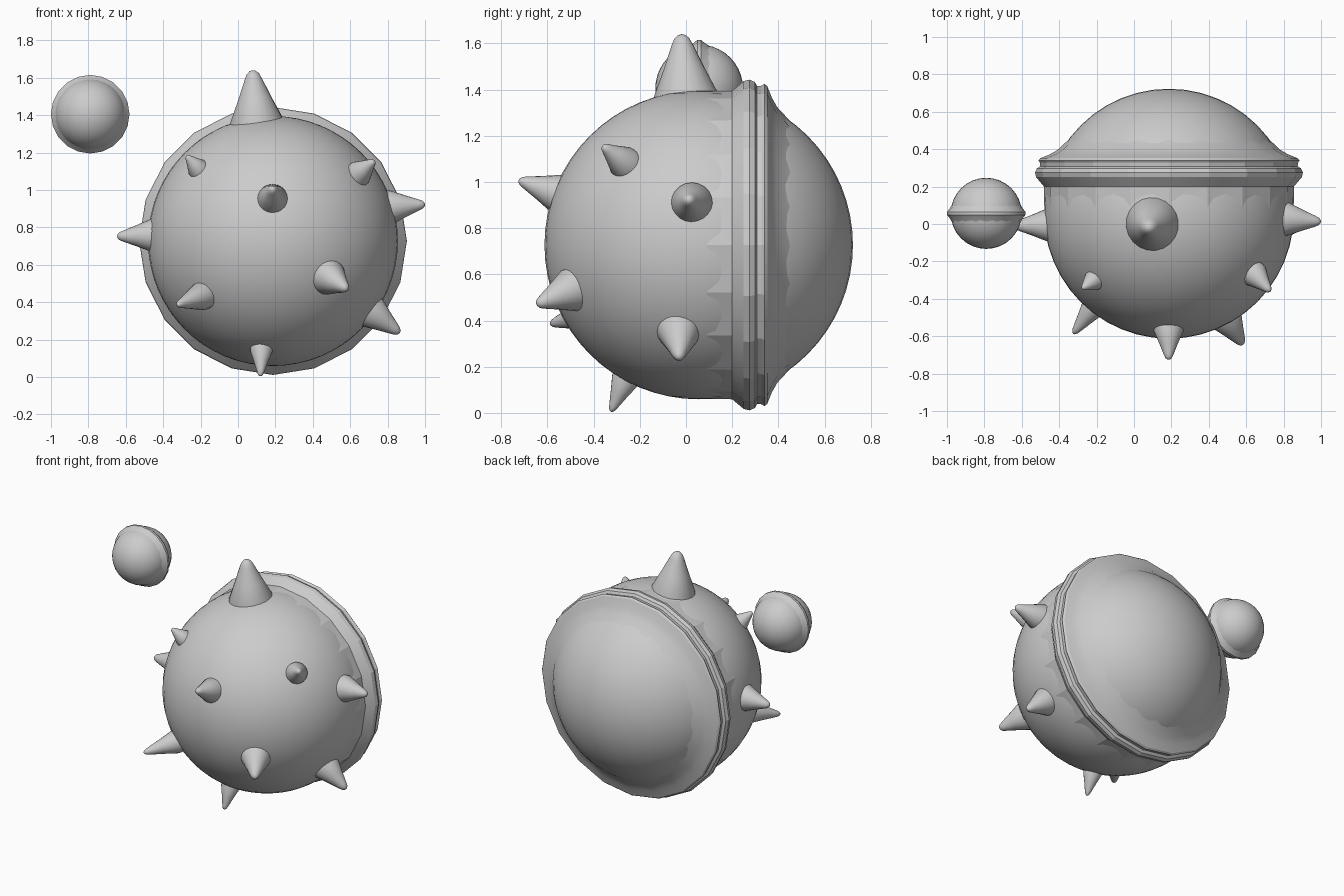
import bpy, bmesh, math
from mathutils import Vector

if "Cube" in bpy.data.objects:
    bpy.data.objects.remove(bpy.data.objects["Cube"])

CENTRE = Vector((0.187, 0.055, 0.727))
BALL = Vector((-0.79, 0.057, 1.405))


def sphere(name, centre, radius, segs=48, rings=32):
    bpy.ops.mesh.primitive_uv_sphere_add(segments=segs, ring_count=rings,
                                         radius=radius, location=centre)
    ob = bpy.context.object
    ob.name = name
    bpy.ops.object.shade_smooth()
    return ob


def lathe(name, profile, origin, direction, segs, angle):
    """Revolve (height, radius) points around a direction."""
    bm = bmesh.new()
    loops = []
    for h, r in profile:
        if r < 1e-5:
            loops.append([bm.verts.new((0, 0, h))])
        else:
            loops.append([bm.verts.new((r * math.cos(2 * math.pi * i / segs),
                                        r * math.sin(2 * math.pi * i / segs), h))
                          for i in range(segs)])
    for a, b in zip(loops, loops[1:]):
        for i in range(segs):
            j = (i + 1) % segs
            if len(b) == 1:
                bm.faces.new((a[i], a[j], b[0]))
            else:
                bm.faces.new((a[i], a[j], b[j], b[i]))
    mesh = bpy.data.meshes.new(name)
    bm.to_mesh(mesh)
    bm.free()
    ob = bpy.data.objects.new(name, mesh)
    bpy.context.collection.objects.link(ob)
    ob.location = origin
    ob.rotation_mode = 'QUATERNION'
    ob.rotation_quaternion = Vector(direction).to_track_quat('Z', 'Y')
    bpy.ops.object.select_all(action='DESELECT')
    ob.select_set(True)
    bpy.context.view_layer.objects.active = ob
    bpy.ops.object.shade_smooth_by_angle(angle=math.radians(angle))
    return ob


# Round body
sphere("body", CENTRE, 0.668)

# Faceted double rim around the back of the body
rim = [(-0.05, 0.655), (0.10, 0.667), (0.20, 0.668), (0.25, 0.710),
       (0.275, 0.716), (0.298, 0.706), (0.308, 0.688), (0.328, 0.690),
       (0.340, 0.698), (0.352, 0.688), (0.372, 0.638), (0.395, 0.597),
       (0.45, 0.538)]
lathe("rim", rim, (CENTRE.x, 0, CENTRE.z), (0, 1, 0), 20, 15)

# Small floating ball with a ridge round its middle
sphere("small_ball", BALL, 0.19, 32, 20)
ridge = [(-0.055, 0.178), (-0.025, 0.196), (-0.008, 0.21), (0.008, 0.21),
         (0.025, 0.196), (0.055, 0.178)]
lathe("small_ball_ridge", ridge, BALL, (0, 1, 0), 20, 30)

# Spikes: base centre, tip, base radius
spikes = {
    "top_spike": ((0.10, 0.00, 1.37), (0.078, -0.02, 1.64), 0.143),
    "left_spike": ((-0.46, -0.005, 0.757), (-0.647, -0.008, 0.752), 0.09),
    "right_spike": ((0.82, 0.025, 0.908), (1.00, 0.012, 0.923), 0.09),
    "lower_right_spike": ((0.71, -0.03, 0.35), (0.865, -0.03, 0.235), 0.095),
    "bottom_spike": ((0.125, -0.265, 0.14), (0.12, -0.325, 0.005), 0.06),
    "lower_left_spike": ((-0.20, -0.42, 0.43), (-0.325, -0.587, 0.385), 0.075),
    "front_lower_spike": ((0.49, -0.50, 0.53), (0.582, -0.645, 0.47), 0.095),
    "front_spike": ((0.185, -0.57, 0.955), (0.185, -0.725, 1.008), 0.08),
    "upper_left_spike": ((-0.22, -0.305, 1.12), (-0.275, -0.345, 1.182), 0.055),
    "upper_right_spike": ((0.65, -0.275, 1.09), (0.728, -0.36, 1.155), 0.07),
}
for name, (base, tip, r) in spikes.items():
    axis = Vector(tip) - Vector(base)
    n = axis.length
    profile = [(-0.05, r), (0, r), (0.45 * n, 0.62 * r), (0.82 * n, 0.33 * r),
               (0.93 * n, 0.23 * r), (0.985 * n, 0.11 * r), (n, 0)]
    lathe(name, profile, base, axis, 20, 40)
